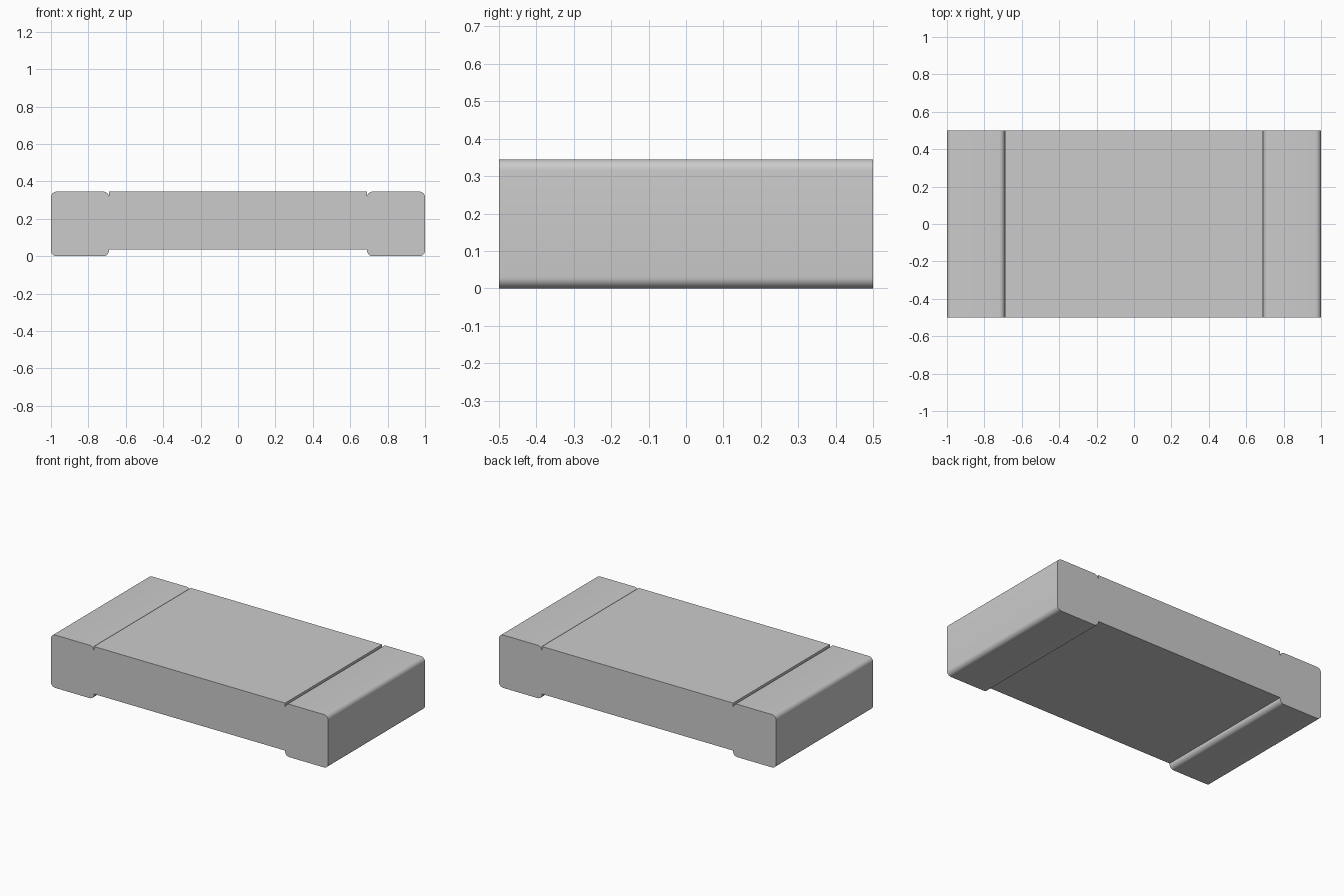
import bpy, bmesh, math

if "Cube" in bpy.data.objects:
    bpy.data.objects.remove(bpy.data.objects["Cube"])

HALF_W = 0.5                    # half depth in y
X_END, X_IN, X_CORE = 1.0, 0.69, 0.965
Z_LOW, Z_MID, Z_TOP = 0.035, 0.31, 0.345
R = 0.03                        # rounding of the end caps


def arc(cx, cz, start, steps=8):
    """Quarter circle running counter-clockwise from the start angle."""
    return [(cx + R * math.cos(math.radians(start + 90 * i / steps)),
             cz + R * math.sin(math.radians(start + 90 * i / steps)))
            for i in range(steps + 1)]


def extrude_profile(name, profile):
    """Extrude an x-z outline through the full depth."""
    bm = bmesh.new()
    face = bm.faces.new([bm.verts.new((x, -HALF_W, z)) for x, z in profile])
    out = bmesh.ops.extrude_face_region(bm, geom=[face], use_keep_orig=True)
    verts = [v for v in out["geom"] if isinstance(v, bmesh.types.BMVert)]
    bmesh.ops.translate(bm, verts=verts, vec=(0, 2 * HALF_W, 0))
    bmesh.ops.recalc_face_normals(bm, faces=bm.faces)
    mesh = bpy.data.meshes.new(name)
    bm.to_mesh(mesh)
    bm.free()
    obj = bpy.data.objects.new(name, mesh)
    bpy.context.collection.objects.link(obj)
    bpy.ops.object.select_all(action='DESELECT')
    obj.select_set(True)
    bpy.context.view_layer.objects.active = obj
    bpy.ops.object.shade_smooth_by_angle(angle=math.radians(30))
    return obj


def box(x, z0, z1):
    return [(-x, z0), (x, z0), (x, z1), (-x, z1)]


# Ceramic core and the protective coat on top
extrude_profile("ceramic_core", box(X_CORE, Z_LOW, Z_MID))
extrude_profile("top_coat", box(X_IN, Z_MID, Z_TOP))

# C-shaped end caps wrapped around the core
cap = (arc(X_IN + R, R, 180) + arc(X_END - R, R, 270)
       + arc(X_END - R, Z_TOP - R, 0) + arc(X_IN + R, Z_TOP - R, 90)
       + [(X_IN, Z_MID), (X_CORE, Z_MID), (X_CORE, Z_LOW), (X_IN, Z_LOW)])
extrude_profile("right_terminal", cap)
extrude_profile("left_terminal", [(-x, z) for x, z in reversed(cap)])
